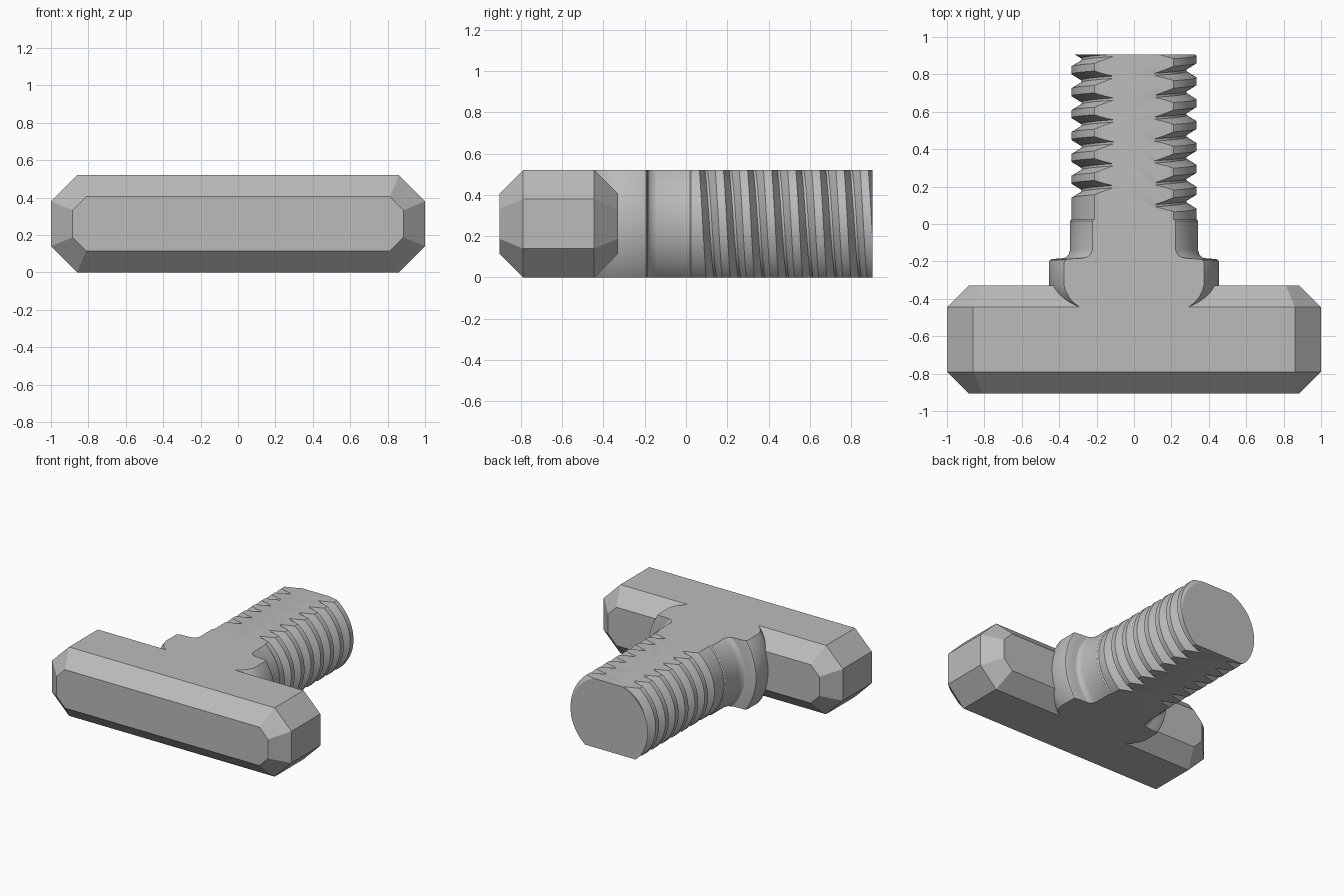
import bpy, bmesh, math

cube = bpy.data.objects.get("Cube")
if cube:
    bpy.data.objects.remove(cube, do_unlink=True)

HEIGHT = 0.52
MID = HEIGHT / 2
BACK = 0.905

grey = bpy.data.materials.new("plain grey")
grey.use_nodes = True
colour = (0.5, 0.5, 0.5, 1)
grey.diffuse_color = colour
grey.node_tree.nodes["Principled BSDF"].inputs["Base Color"].default_value = colour


def finish(bm, name):
    bmesh.ops.recalc_face_normals(bm, faces=bm.faces[:])
    mesh = bpy.data.meshes.new(name)
    bm.to_mesh(mesh)
    bm.free()
    mesh.materials.append(grey)
    obj = bpy.data.objects.new(name, mesh)
    bpy.context.collection.objects.link(obj)
    return obj


# Handle: octagonal bar with bevelled front and back
def octagon(inset):
    w, h = 1 - inset, MID - inset
    c = 0.14 - inset * (2 - math.sqrt(2))
    quarter = [(w, h - c), (w - c, h)]
    half = quarter + [(-x, z) for x, z in reversed(quarter)]
    return half + [(-x, -z) for x, z in half]


bm = bmesh.new()
bevel = 0.115
rings = []
for y, inset in [(-BACK, bevel), (-BACK + bevel, 0), (-0.33 - bevel, 0), (-0.33, bevel)]:
    rings.append([bm.verts.new((x, y, z + MID)) for x, z in octagon(inset)])
for a, b in zip(rings, rings[1:]):
    for i in range(8):
        j = (i + 1) % 8
        bm.faces.new((a[i], a[j], b[j], b[i]))
bm.faces.new(rings[0])
bm.faces.new(rings[-1])
finish(bm, "handle")

# Shaft: collar, neck and threaded end, flattened above and below
CREST, ROOT, PITCH = 0.335, 0.282, 0.117
START = -0.33 - bevel
neck = [(START, 0.39), (-0.42, 0.415), (-0.39, 0.435), (-0.36, 0.448), (-0.33, 0.455),
        (-0.205, 0.455), (-0.193, 0.45), (-0.187, 0.437), (-0.184, 0.39),
        (-0.179, 0.365), (-0.165, 0.35), (-0.14, 0.342), (0.015, 0.342), (0.025, CREST)]
groove = [(-0.0385, CREST), (-0.006, ROOT), (0.006, ROOT), (0.0385, CREST)]


def column(side, phi):
    """Lengthwise profile at one angle; the grooves shift with the angle."""
    first = 0.1195 + side * PITCH / 2 - PITCH * phi / math.tau
    pts = list(neck)
    for k in range(8):
        pts += [(first + k * PITCH + dy, r) for dy, r in groove]
    out = []
    end_r = CREST
    for (y0, r0), (y1, r1) in zip(pts, pts[1:]):
        if y0 <= BACK <= y1:
            end_r = r0 + (r1 - r0) * (BACK - y0) / (y1 - y0)
    for y, r in pts + [(BACK, end_r)]:
        out.append((y, r) if y < BACK else (BACK, end_r))
    return out


bm = bmesh.new()
STEPS = 60
for side in (0, 1):
    previous = None
    for i in range(STEPS + 1):
        phi = math.pi * (i / STEPS - 0.5)
        th = phi + side * math.pi
        line = [bm.verts.new((r * math.cos(th), y, MID + r * math.sin(th)))
                for y, r in column(side, phi)]
        if previous:
            for n in range(len(line) - 1):
                bm.faces.new((previous[n], previous[n + 1], line[n + 1], line[n]))
        previous = line
bmesh.ops.remove_doubles(bm, verts=bm.verts[:], dist=1e-5)
for z, up in ((HEIGHT, 1), (0, -1)):
    bmesh.ops.bisect_plane(bm, geom=bm.verts[:] + bm.edges[:] + bm.faces[:], dist=1e-6,
                           plane_co=(0, 0, z), plane_no=(0, 0, up), clear_outer=True)
bmesh.ops.remove_doubles(bm, verts=bm.verts[:], dist=1e-5)

# Flats and end caps
for z in (0, HEIGHT):
    cut = sorted((v for v in bm.verts if abs(v.co.z - z) < 1e-5), key=lambda v: v.co.y)
    right_edge = [v for v in cut if v.co.x > 0]
    left_edge = [v for v in cut if v.co.x < 0]
    bm.faces.new(right_edge + left_edge[::-1])
for y in (START, BACK):
    rim = [v for v in bm.verts if abs(v.co.y - y) < 1e-5]
    rim.sort(key=lambda v: math.atan2(v.co.z - MID, v.co.x))
    bm.faces.new(rim)
shaft = finish(bm, "threaded_shaft")

bpy.ops.object.select_all(action='DESELECT')
shaft.select_set(True)
bpy.context.view_layer.objects.active = shaft
bpy.ops.object.shade_smooth_by_angle(angle=math.radians(30))
